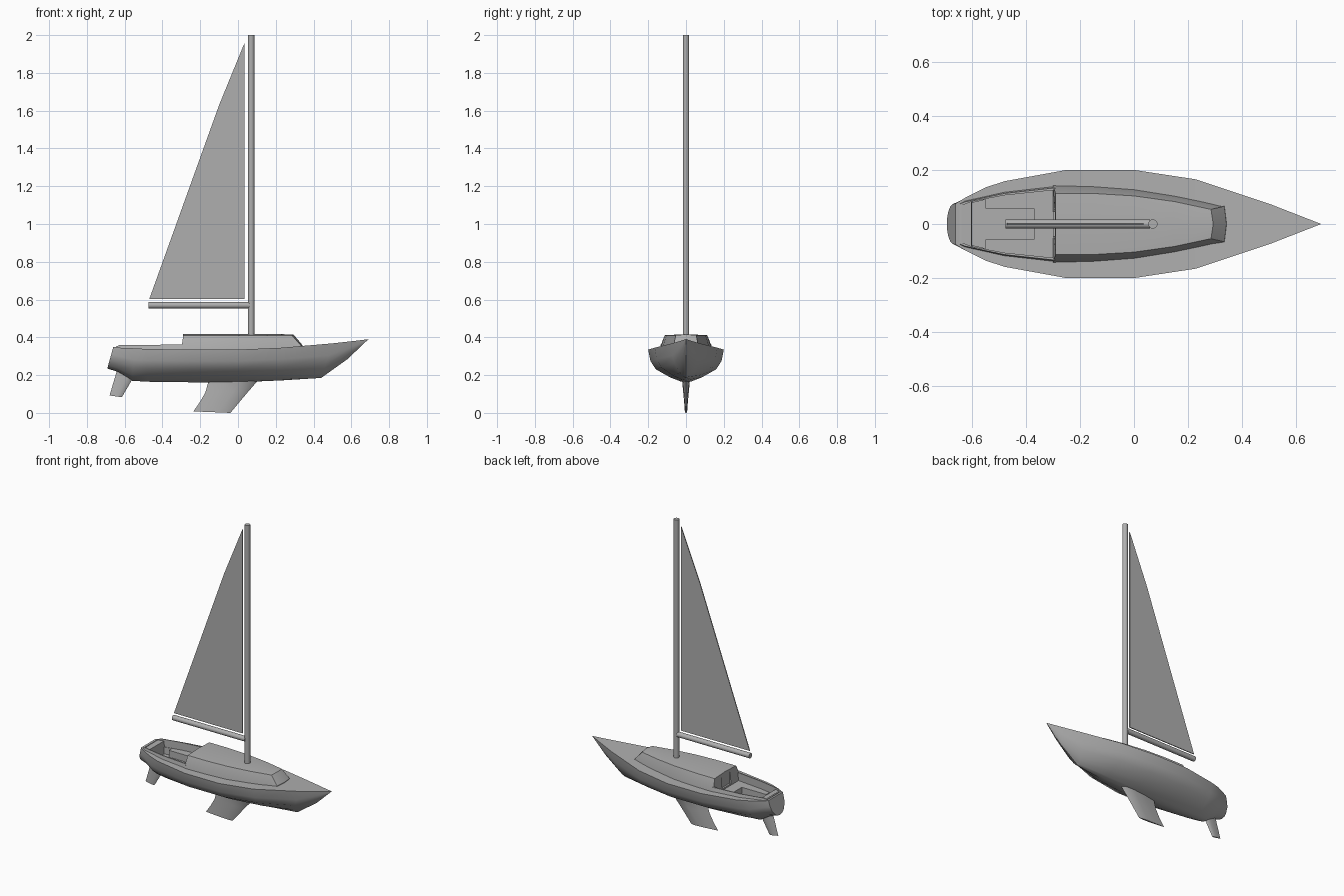
import bpy, bmesh, math

if "Cube" in bpy.data.objects:
    bpy.data.objects.remove(bpy.data.objects["Cube"])

grey = bpy.data.materials.new("dark_grey")
grey.diffuse_color = (0.43, 0.43, 0.43, 1)
grey.use_nodes = True
grey.node_tree.nodes["Principled BSDF"].inputs["Base Color"].default_value = grey.diffuse_color


def finish(obj, angle=30):
    bpy.ops.object.select_all(action='DESELECT')
    obj.select_set(True)
    bpy.context.view_layer.objects.active = obj
    bpy.ops.object.shade_smooth_by_angle(angle=math.radians(angle))
    obj.data.materials.clear()
    obj.data.materials.append(grey)


def loft(name, rings):
    """Skin a list of equal-length closed rings and cap both ends."""
    bm = bmesh.new()
    vs = [[bm.verts.new(p) for p in r] for r in rings]
    n = len(rings[0])
    for a, b in zip(vs, vs[1:]):
        for i in range(n):
            j = (i + 1) % n
            bm.faces.new((a[i], a[j], b[j], b[i]))
    bm.faces.new(vs[0])
    bm.faces.new(vs[-1][::-1])
    bmesh.ops.recalc_face_normals(bm, faces=bm.faces)
    me = bpy.data.meshes.new(name)
    bm.to_mesh(me)
    bm.free()
    obj = bpy.data.objects.new(name, me)
    bpy.context.collection.objects.link(obj)
    return obj


def mirrored(half):
    """Half section (y >= 0) to a full ring; the centre points are kept once."""
    return half + [(x, -y, z) for x, y, z in reversed(half) if y > 0]


def cut(obj, cutter):
    mod = obj.modifiers.new("cut", 'BOOLEAN')
    mod.operation, mod.solver, mod.object = 'DIFFERENCE', 'EXACT', cutter
    bpy.context.view_layer.objects.active = obj
    bpy.ops.object.modifier_apply(modifier=mod.name)


def box_ring(x, w, z0, z1):
    return [(x, -w, z0), (x, w, z0), (x, w, z1), (x, -w, z1)]


def fin(name, levels):
    """Foil-shaped blade from (z front, x front, z back, x back, half thickness)."""
    foil = [(0, 0), (0.12, 0.75), (0.35, 1), (0.7, 0.6), (1, 0)]
    rings = []
    for zf, xf, zb, xb, t in levels:
        half = [(xf + (xb - xf) * u, t * v, zf + (zb - zf) * u) for u, v in foil]
        rings.append(mirrored(half))
    return loft(name, rings)


def pole(name, radius, length, loc, rot=(0, 0, 0)):
    bpy.ops.mesh.primitive_cylinder_add(vertices=16, radius=radius, depth=length,
                                        location=loc, rotation=rot)
    obj = bpy.context.object
    obj.name = name
    finish(obj)


# Hull stations: x at deck, x at keel, half width, deck z, keel z, section fullness
stations = [(-0.66, -0.692, 0.076, 0.35, 0.235, 0.6),
            (-0.625, -0.635, 0.097, 0.345, 0.217, 0.8),
            (-0.55, -0.56, 0.135, 0.342, 0.17, 1), (-0.48, -0.48, 0.158, 0.338, 0.165, 1),
            (-0.25, -0.25, 0.2, 0.335, 0.162, 1), (0, 0, 0.2, 0.335, 0.162, 1),
            (0.23, 0.23, 0.165, 0.345, 0.172, 1), (0.5, 0.44, 0.075, 0.368, 0.185, 1),
            (0.6, 0.58, 0.036, 0.379, 0.285, 1), (0.69, 0.685, 0.001, 0.39, 0.385, 1)]
section = [(1, 1), (0.94, 0.65), (0.8, 0.4), (0.42, 0.15), (0.15, 0.03), (0, 0)]
hull = loft("hull", [mirrored([(xb + (xt - xb) * v, w * u ** p, zb + (zt - zb) * v)
                               for u, v in section])
                     for xt, xb, w, zt, zb, p in stations])

# Cockpit coaming: x, half width at base, half width at top, top z
coam = [(-0.645, 0.078, 0.074, 0.352), (-0.625, 0.089, 0.082, 0.36),
        (-0.48, 0.12, 0.113, 0.36), (-0.29, 0.141, 0.134, 0.362)]
coaming = loft("cockpit_coaming", [[(x, -b, 0.325), (x, b, 0.325), (x, t, z), (x, -t, z)]
                                   for x, b, t, z in coam])

# Cockpit recess: aft deck, seat level and deeper footwell
seat_cut = loft("seat_cutter", [box_ring(x, w, z, 0.5) for x, w, z in
                [(-0.638, 0.068, 0.351), (-0.602, 0.082, 0.349), (-0.6, 0.083, 0.31),
                 (-0.48, 0.106, 0.31), (-0.27, 0.128, 0.31)]])
well_cut = loft("well_cutter", [box_ring(x, w, z, 0.45) for x, w, z in
                [(-0.6, 0.078, 0.265), (-0.55, 0.09, 0.265),
                 (-0.549, 0.058, 0.265), (-0.37, 0.058, 0.265)]])
for body in (hull, coaming):
    for cutter in (seat_cut, well_cut):
        cut(body, cutter)

# Cabin trunk: x at base, x at top, half width at base and top, base z, edge z, crown z
cab = [(-0.3, -0.29, 0.142, 0.113, 0.3, 0.411, 0.417),
       (-0.15, -0.15, 0.138, 0.113, 0.32, 0.411, 0.417),
       (0, 0, 0.127, 0.104, 0.32, 0.411, 0.417),
       (0.15, 0.15, 0.105, 0.083, 0.33, 0.411, 0.417),
       (0.29, 0.285, 0.078, 0.054, 0.335, 0.411, 0.416),
       (0.338, 0.334, 0.068, 0.066, 0.335, 0.356, 0.358)]
cabin = loft("cabin", [mirrored([(xt + (0.008 if xt > 0.2 else 0), 0, zc), (xt, t, ze),
                                 (xb, b, max(zb, 0.335)), (xb, b, zb - 0.005)])
                       for xb, xt, b, t, zb, ze, zc in cab])

# Shallow companionway recess in the cabin's aft face
door_cut = loft("door_cutter", [box_ring(x, 0.045, 0.32, 0.395) for x in (-0.33, -0.288)])
cut(cabin, door_cut)
for cutter in (seat_cut, well_cut, door_cut):
    bpy.data.objects.remove(cutter)
for body in (hull, coaming, cabin):
    finish(body)

# Keel and rudder blades
finish(fin("keel", [(0.2, 0.13, 0.2, -0.14, 0.034), (0.165, 0.1, 0.165, -0.157, 0.02),
                    (0.11, 0.052, 0.11, -0.172, 0.015), (0.06, 0.01, 0.06, -0.2, 0.01),
                    (0, -0.04, 0.008, -0.236, 0.006)]), 40)
finish(fin("rudder", [(0.21, -0.545, 0.24, -0.635, 0.012), (0.18, -0.558, 0.21, -0.645, 0.01),
                      (0.083, -0.615, 0.092, -0.68, 0.005)]), 40)

# Mast and boom
pole("mast", 0.017, 1.62, (0.07, 0, 1.19))
pole("boom", 0.017, 0.535, (-0.2075, 0, 0.57), (0, math.pi / 2, 0))

# Thin flat sail
profile = [(-0.47, 0.602), (0.035, 0.602), (0.035, 1.96), (-0.1, 1.63)]
finish(loft("sail", [[(x, y, z) for x, z in profile] for y in (-0.003, 0.003)]))
